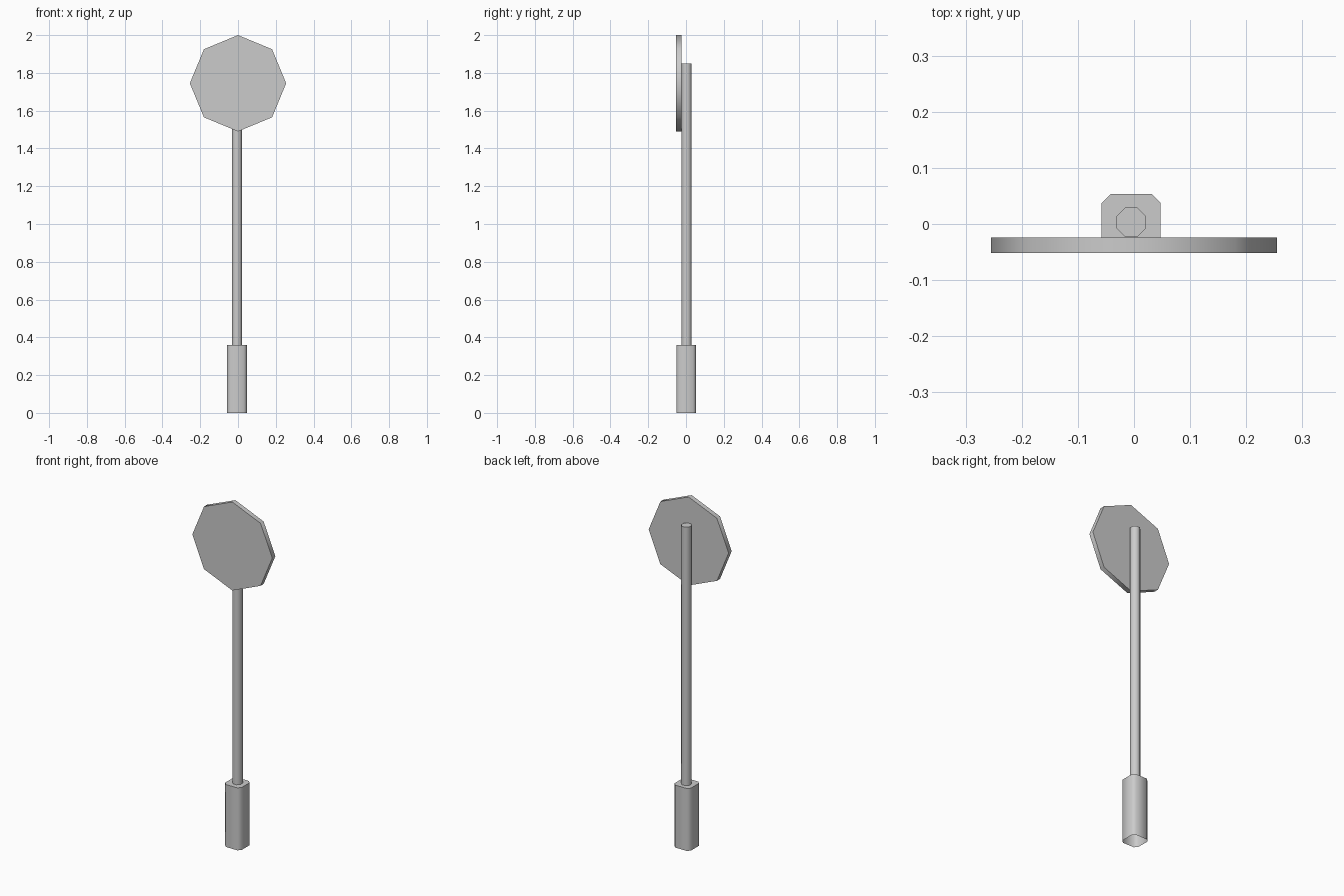
import bpy, bmesh
from math import pi, cos, sin, radians
from mathutils import Matrix

if "Cube" in bpy.data.objects:
    bpy.data.objects.remove(bpy.data.objects["Cube"])


def prism(name, profile, height, matrix, bottom=True):
    """Extrude a closed 2D profile along local z, then place it."""
    bm = bmesh.new()
    lo = [bm.verts.new((x, y, 0)) for x, y in profile]
    hi = [bm.verts.new((x, y, height)) for x, y in profile]
    n = len(profile)
    for i in range(n):
        j = (i + 1) % n
        bm.faces.new((lo[i], lo[j], hi[j], hi[i]))
    bm.faces.new(hi)
    if bottom:
        bm.faces.new(lo[::-1])
    bm.transform(matrix)
    mesh = bpy.data.meshes.new(name)
    bm.to_mesh(mesh)
    bm.free()
    ob = bpy.data.objects.new(name, mesh)
    bpy.context.collection.objects.link(ob)
    # soft sides, crisp end caps
    bpy.ops.object.select_all(action='DESELECT')
    bpy.context.view_layer.objects.active = ob
    ob.select_set(True)
    bpy.ops.object.shade_smooth_by_angle(angle=radians(60))
    return ob


def octagon(radius, turn=0.0):
    return [(radius * cos(turn + i * pi / 4), radius * sin(turn + i * pi / 4))
            for i in range(8)]


# square base sleeve with clipped corners, open underneath
a, b = 0.0525, 0.0365
base = [(a, -b), (a, b), (b, a), (-b, a), (-a, b), (-a, -b), (-b, -a), (b, -a)]
prism("base_sleeve", base, 0.36, Matrix.Translation((-0.005, 0.001, 0)), bottom=False)

# octagonal post standing on the sleeve
prism("post", octagon(0.026 / cos(pi / 8), pi / 8), 1.49,
      Matrix.Translation((-0.005, 0.003, 0.36)), bottom=False)

# octagonal plate on the front of the post, corner pointing up
prism("sign_plate", octagon(0.255), 0.028,
      Matrix.Translation((0, -0.024, 1.745)) @ Matrix.Rotation(pi / 2, 4, 'X'))
